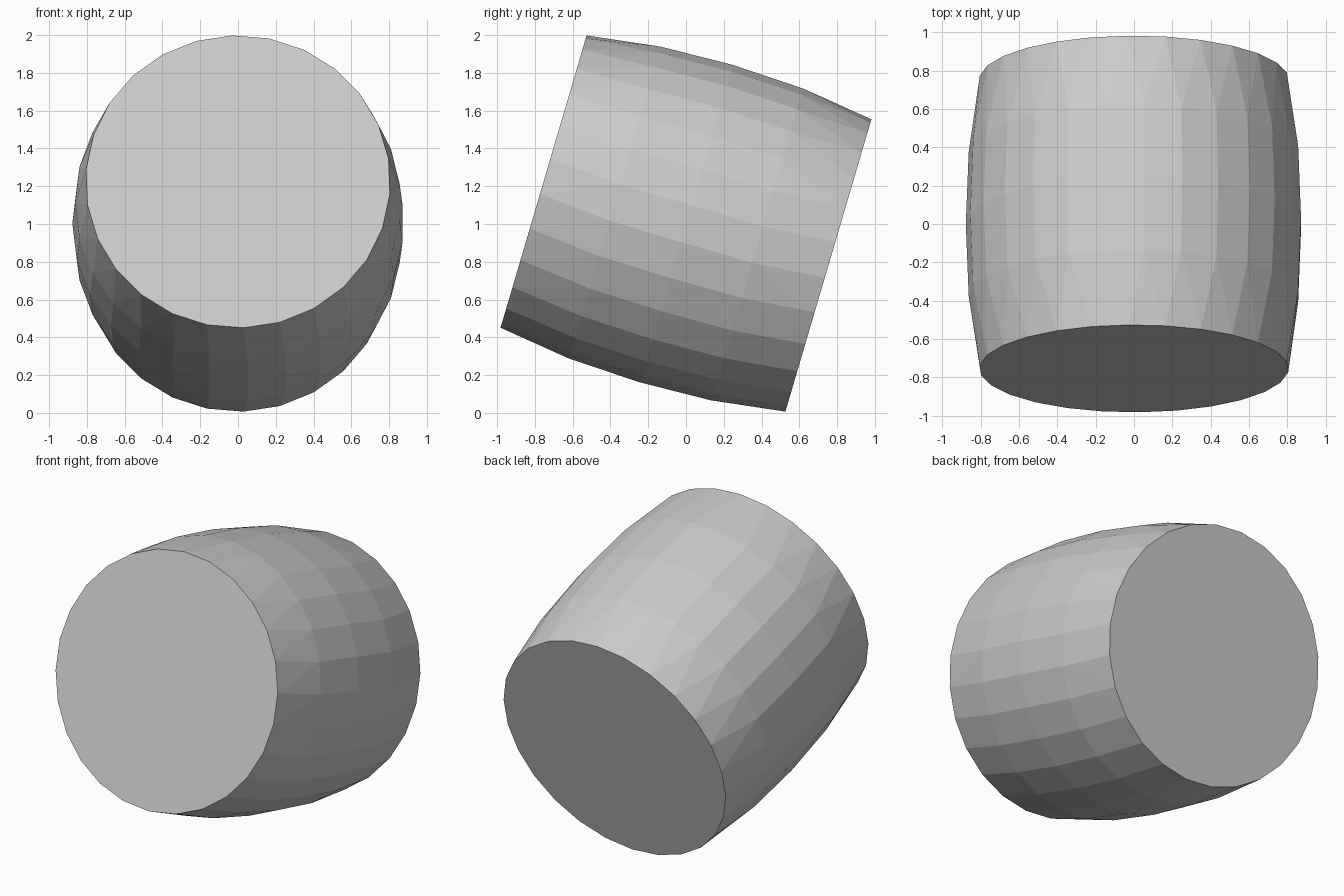
import bpy
import math
from mathutils import Matrix, Vector

if "Cube" in bpy.data.objects:
    bpy.data.objects.remove(bpy.data.objects["Cube"])

TILT = math.radians(-16.4)

# (position along axis, radius, number of sides, angle of first vertex in degrees)
RINGS = [
    (-0.786, 0.807, 26, -85.2),
    (-0.393, 0.862, 27, -90.0),
    (0.0, 0.877, 27, -90.0),
    (0.393, 0.862, 27, -90.0),
    (0.786, 0.807, 26, -85.2),
]

grey = bpy.data.materials.new("light_grey")
grey.diffuse_color = (0.6, 0.6, 0.6, 1.0)
grey.use_nodes = True
grey.node_tree.nodes["Principled BSDF"].inputs["Base Color"].default_value = grey.diffuse_color

verts, faces, loops = [], [], []

# Barrel rings, tilted so the front end looks slightly upward
tilt = Matrix.Rotation(TILT, 4, 'X')
for y, r, n, start in RINGS:
    first = len(verts)
    angles = [math.radians(start + 360 * i / n) for i in range(n)]
    for a in angles:
        p = tilt @ Vector((r * math.sin(a), y, r * math.cos(a)))
        verts.append(p + Vector((0, 0, 1.0025)))
    loops.append((first, n, angles))


def bridge(lower, upper):
    """Join two rings; equal rings get quads, unequal ones a triangle strip."""
    fa, na, aa = lower
    fb, nb, ab = upper
    if na == nb:
        for i in range(na):
            j = (i + 1) % na
            faces.append((fa + i, fa + j, fb + j, fb + i))
        return
    i = j = 0
    while i < na or j < nb:
        next_a = aa[0] + 2 * math.pi * (i + 1) / na
        next_b = ab[0] + 2 * math.pi * (j + 1) / nb
        pa, pb = fa + i % na, fb + j % nb
        if j >= nb or (i < na and next_a <= next_b):
            i += 1
            faces.append((pa, fa + i % na, pb))
        else:
            j += 1
            faces.append((pa, fb + j % nb, pb))


# Curved side
for lower, upper in zip(loops, loops[1:]):
    bridge(lower, upper)

# Flat end caps
f, n, _ = loops[0]
faces.append(tuple(f + i for i in reversed(range(n))))
f, n, _ = loops[-1]
faces.append(tuple(f + i for i in range(n)))

mesh = bpy.data.meshes.new("barrel")
mesh.from_pydata(verts, [], faces)
mesh.materials.append(grey)
mesh.update()
barrel = bpy.data.objects.new("barrel", mesh)
bpy.context.collection.objects.link(barrel)

# Consistent outward normals
import bmesh
bm = bmesh.new()
bm.from_mesh(mesh)
bmesh.ops.recalc_face_normals(bm, faces=bm.faces)
bm.to_mesh(mesh)
bm.free()
